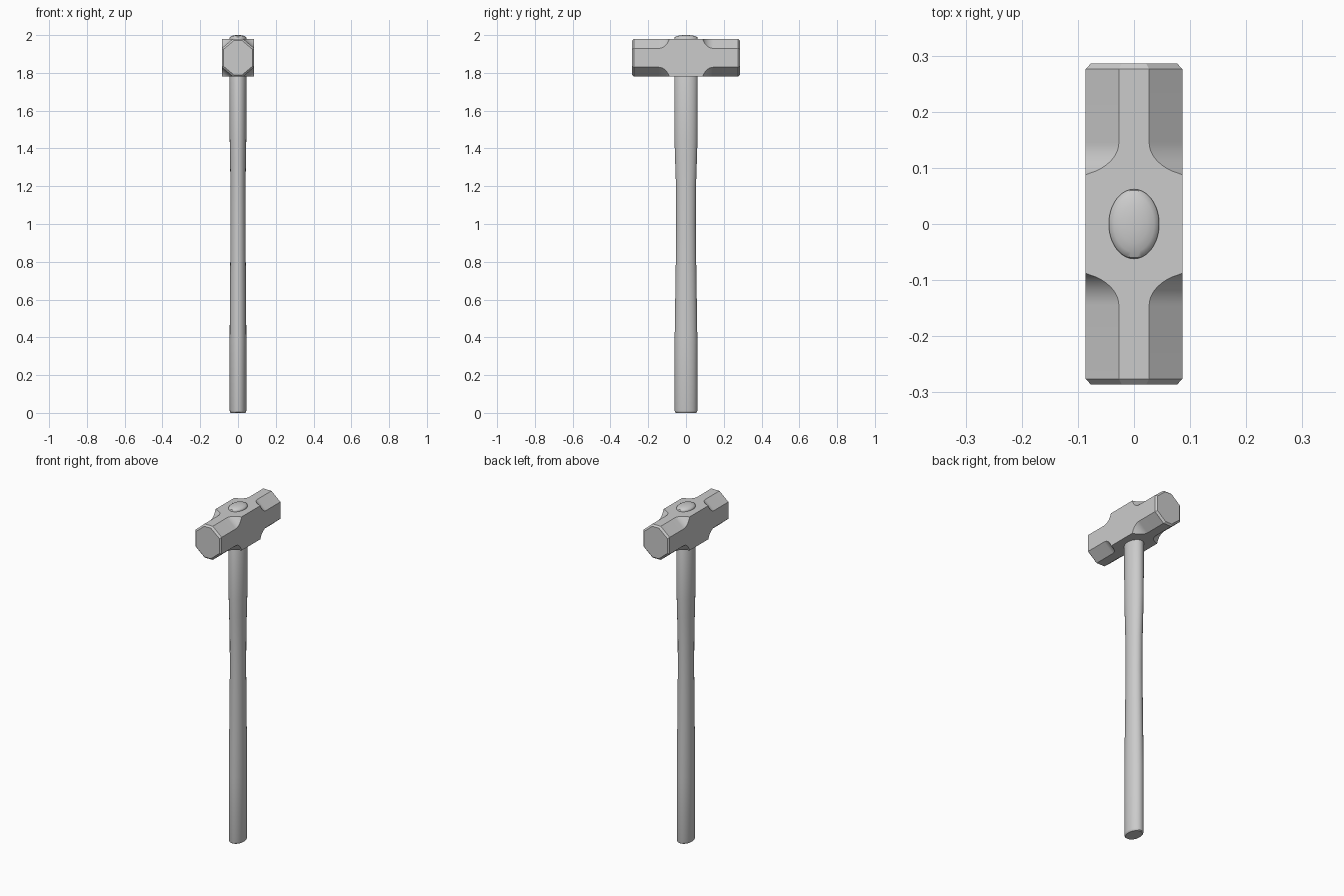
import bpy, bmesh
from math import sin, cos, pi, sqrt

cube = bpy.data.objects.get("Cube")
if cube:
    bpy.data.objects.remove(cube, do_unlink=True)

grey = bpy.data.materials.new("plain grey")
grey.use_nodes = True
COLOUR = (0.6, 0.6, 0.6, 1)
grey.diffuse_color = COLOUR
grey.node_tree.nodes["Principled BSDF"].inputs["Base Color"].default_value = COLOUR


def loft(name, rings, angle):
    """Skin a closed body through matching rings of points."""
    bm = bmesh.new()
    loops = [[bm.verts.new(p) for p in ring] for ring in rings]
    for a, b in zip(loops, loops[1:]):
        for i in range(len(a)):
            j = (i + 1) % len(a)
            bm.faces.new((a[i], a[j], b[j], b[i]))
    bm.faces.new(loops[0])
    bm.faces.new(loops[-1])
    bmesh.ops.remove_doubles(bm, verts=bm.verts, dist=1e-5)
    bmesh.ops.dissolve_degenerate(bm, edges=bm.edges, dist=1e-5)
    bmesh.ops.recalc_face_normals(bm, faces=bm.faces)
    mesh = bpy.data.meshes.new(name)
    bm.to_mesh(mesh)
    bm.free()
    mesh.materials.append(grey)
    obj = bpy.data.objects.new(name, mesh)
    bpy.context.collection.objects.link(obj)
    bpy.ops.object.select_all(action='DESELECT')
    obj.select_set(True)
    bpy.context.view_layer.objects.active = obj
    bpy.ops.object.shade_smooth_by_angle(angle=angle)
    return obj


# Hammer head: box whose long edges are chamfered, fading out at the middle
HALF_X, HALF_Z, HALF_Y, MID_Z = 0.086, 0.1, 0.286, 1.88
CUT_X, CUT_Z = 0.059, 0.05


def head_ring(y, cut, inset=0.0):
    w, h = HALF_X - inset, HALF_Z - inset
    cx, cz = CUT_X * cut - inset * 0.4, CUT_Z * cut - inset * 0.4
    if cut == 0:
        cx = cz = 0
    quarter = [(w, h - cz), (w - cx, h)]
    ring = []
    for sx, sz in ((1, 1), (-1, 1), (-1, -1), (1, -1)):
        pts = quarter if sx * sz > 0 else quarter[::-1]
        ring += [(sx * x, y, MID_Z + sz * z) for x, z in pts]
    return ring


# Scooped transition: circular fillet from the chamfer up to the box corner
depth = CUT_X * CUT_Z / sqrt(CUT_X ** 2 + CUT_Z ** 2)
run, start = 0.057, 0.088
radius = (run ** 2 + depth ** 2) / (2 * depth)
half = [(start, 0.0, 0.0)]
STEPS = 10
for i in range(1, STEPS + 1):
    t = run * (1 - i / STEPS)
    rise = radius - sqrt(radius ** 2 - t ** 2)
    half.append((start + run - t, 1 - rise / depth, 0.0))
half += [(HALF_Y - 0.01, 1, 0.0), (HALF_Y, 1, 0.009)]
stations = [(-y, c, k) for y, c, k in reversed(half)] + half
loft("hammer_head", [head_ring(*s) for s in stations], pi / 7)

# Handle: oval shaft, slimmer in the middle, with a low domed top
profile = [(0, 0.038, 0.053), (0.004, 0.042, 0.058), (0.012, 0.044, 0.06),
           (0.4, 0.044, 0.06), (0.6, 0.043, 0.057), (0.8, 0.041, 0.054),
           (1.0, 0.04, 0.052), (1.2, 0.04, 0.053), (1.35, 0.042, 0.058),
           (1.45, 0.044, 0.061), (1.985, 0.045, 0.062), (1.989, 0.043, 0.06),
           (1.994, 0.036, 0.05), (1.998, 0.024, 0.034), (2.0, 0.01, 0.014)]
SIDES = 40
loft("handle", [[(rx * cos(2 * pi * i / SIDES), ry * sin(2 * pi * i / SIDES), z)
                 for i in range(SIDES)] for z, rx, ry in profile], pi / 5)
